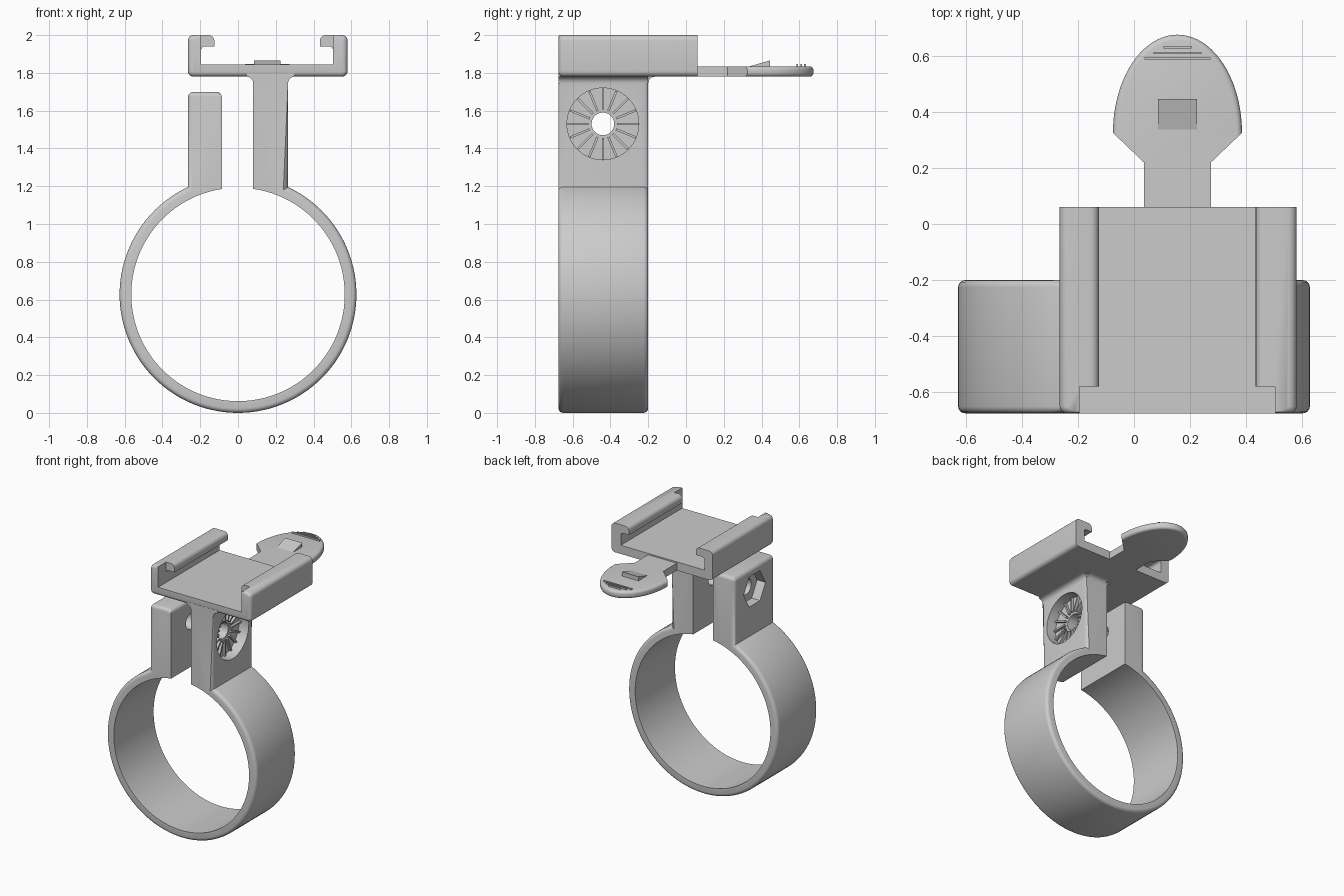
import bpy, bmesh
from math import sin, cos, pi, acos, radians
from mathutils import Vector

cube = bpy.data.objects.get("Cube")
if cube:
    bpy.data.objects.remove(cube, do_unlink=True)

grey = bpy.data.materials.new("light_grey_plastic")
grey.use_nodes = True
grey.diffuse_color = (0.6, 0.6, 0.6, 1)
grey.node_tree.nodes["Principled BSDF"].inputs["Base Color"].default_value = (0.6, 0.6, 0.6, 1)


def arc(cx, cy, rx, ry, a, b, n):
    return [(cx + rx * cos(a + (b - a) * i / n), cy + ry * sin(a + (b - a) * i / n))
            for i in range(n + 1)]


def circle(cx, cy, r, n):
    return arc(cx, cy, r, r, 0, 2 * pi, n)[:-1]


def rounded(corners, n=5):
    """Right-angled outline given as (u, v, corner radius)."""
    out = []
    for i, (u, v, r) in enumerate(corners):
        p = Vector((u, v))
        if not r:
            out.append((u, v))
            continue
        a = (Vector(corners[i - 1][:2]) - p).normalized()
        b = (Vector(corners[(i + 1) % len(corners)][:2]) - p).normalized()
        for k in range(n + 1):
            t = k / n * pi / 2
            out.append(tuple(p + r * (a + b) - r * (b * cos(t) + a * sin(t))))
    return out


def prism(name, pts, axis, lo, hi, bevels=()):
    """Extrude an outline along an axis; bevels holds (edge rule, size)."""
    place = {"x": lambda u, v, t: (t, u, v),
             "y": lambda u, v, t: (u, t, v),
             "z": lambda u, v, t: (u, v, t)}[axis]
    bm = bmesh.new()
    rings = [[bm.verts.new(place(u, v, t)) for u, v in pts] for t in (lo, hi)]
    for ring in rings:
        bm.faces.new(ring)
    for i in range(len(pts)):
        bm.faces.new((rings[0][i - 1], rings[0][i], rings[1][i], rings[1][i - 1]))
    bmesh.ops.recalc_face_normals(bm, faces=bm.faces)
    for rule, size in bevels:
        edges = [e for e in bm.edges if rule(e, (e.verts[0].co + e.verts[1].co) / 2)]
        bmesh.ops.bevel(bm, geom=edges, offset=size, segments=4, profile=0.5,
                        affect="EDGES", clamp_overlap=False)
    bmesh.ops.recalc_face_normals(bm, faces=bm.faces)
    mesh = bpy.data.meshes.new(name)
    bm.to_mesh(mesh)
    bm.free()
    mesh.materials.append(grey)
    ob = bpy.data.objects.new(name, mesh)
    bpy.context.collection.objects.link(ob)
    return ob


def activate(ob):
    bpy.ops.object.select_all(action="DESELECT")
    ob.select_set(True)
    bpy.context.view_layer.objects.active = ob


def cut(ob, cutter):
    mod = ob.modifiers.new("cut", "BOOLEAN")
    mod.operation, mod.object, mod.solver = "DIFFERENCE", cutter, "EXACT"
    activate(ob)
    bpy.ops.object.modifier_apply(modifier=mod.name)
    bpy.data.objects.remove(cutter, do_unlink=True)


FRONT, BACK = -0.675, -0.2
RC, RO, RI = 0.627, 0.627, 0.565       # ring centre height, outer and inner radius
BOLT_Y, BOLT_Z = -0.44, 1.53

# Split ring with its two clamping posts, one continuous outline
inner = arc(0, RC, RI, RI, acos(-0.085 / RI), 2 * pi + acos(0.08 / RI), 96)
outer = arc(0, RC, RO, RO, acos(0.265 / RO), acos(-0.265 / RO) - 2 * pi, 96)
right_top = (arc(0.045, 1.745, 0.035, 0.035, 0, pi / 2, 5) + [(0.045, 1.8), (0.3, 1.8)]
             + arc(0.3, 1.745, 0.035, 0.035, pi / 2, pi, 5))
left_top = (arc(-0.235, 1.67, 0.03, 0.03, pi, pi / 2, 5)
            + arc(-0.115, 1.67, 0.03, 0.03, pi / 2, 0, 5))


def clamp_rim(e, m):
    on_cap = abs(e.verts[0].co.y - e.verts[1].co.y) < 1e-4
    outside = all(Vector((v.co.x, v.co.z - RC)).length > 0.6 for v in e.verts)
    return on_cap and outside and m.z < 1.74 and not (abs(m.x) < 0.09 and m.z > 1)


clamp = prism("ring_clamp", inner + right_top + outer + left_top, "y", FRONT, BACK,
              [(clamp_rim, 0.025)])

# Bolt hole, round ribbed recess and hexagonal nut pocket
cut(clamp, prism("bolt_cutter", circle(BOLT_Y, BOLT_Z, 0.06, 40), "x", -0.5, 0.5))
cut(clamp, prism("recess_cutter", circle(BOLT_Y, BOLT_Z, 0.19, 64), "x", 0.185, 0.4))
cut(clamp, prism("nut_cutter", circle(BOLT_Y, BOLT_Z, 0.13, 6), "x", -0.4, -0.195))

# Radial ribs on the recess floor
parts = [clamp]
for i in range(16):
    d = Vector((cos(i * pi / 8), sin(i * pi / 8)))
    side = Vector((-d.y, d.x)) * 0.006
    c = Vector((BOLT_Y, BOLT_Z))
    quad = [c + d * 0.075 - side, c + d * 0.188 - side, c + d * 0.188 + side, c + d * 0.075 + side]
    parts.append(prism("recess_rib_%d" % (i + 1), [tuple(q) for q in quad], "x", 0.175, 0.205))

# Fillet behind the tall post, under the rail
fillet = arc(BACK + 0.035, 1.745, 0.035, 0.035, pi / 2, pi, 5)
parts.append(prism("post_back_fillet", fillet + [(BACK - 0.03, 1.745), (BACK - 0.03, 1.785),
                                                 (BACK + 0.035, 1.785)], "x", 0.09, 0.255))

# Slide rail: floor, two walls and inward lips
rail_outline = rounded([
    (-0.265, 1.78, 0.03), (0.58, 1.78, 0.03), (0.58, 2, 0.03), (0.434, 2, 0.03),
    (0.434, 1.94, 0), (0.503, 1.94, 0.02), (0.503, 1.845, 0), (-0.195, 1.845, 0),
    (-0.195, 1.94, 0.02), (-0.125, 1.94, 0), (-0.125, 2, 0.03), (-0.265, 2, 0.03)])
RAIL_BACK = 0.06


def rail_front(e, m):
    return (all(abs(v.co.y - FRONT) < 1e-4 for v in e.verts)
            and (m.x < -0.2 or m.x > 0.51 or m.z < 1.81))


def floor_back(e, m):
    return all(abs(v.co.y - RAIL_BACK) < 1e-4 and abs(v.co.z - 1.845) < 1e-4 for v in e.verts)


rail = prism("slide_rail", rail_outline, "y", FRONT, RAIL_BACK,
             [(rail_front, 0.025), (floor_back, 0.022)])
cut(rail, prism("lip_cutter", [(-0.195, 1.9), (0.503, 1.9), (0.503, 2.1), (-0.195, 2.1)],
                "y", -0.8, -0.58))
parts.append(rail)

# Release tongue with a rounded paddle end
MID = 0.155
tongue_outline = ([(MID - 0.12, 0.03), (MID + 0.12, 0.03), (MID + 0.12, 0.22)]
                  + arc(MID, 0.325, 0.23, 0.35, 0, pi, 40) + [(MID - 0.12, 0.22)])


def paddle_rim(e, m):
    return abs(e.verts[0].co.z - e.verts[1].co.z) < 1e-4 and m.y > 0.325


parts.append(prism("release_tongue", tongue_outline, "z", 1.78, 1.835, [(paddle_rim, 0.02)]))

# Latch wedge and three finger grips
parts.append(prism("latch_wedge", [(0.32, 1.83), (0.445, 1.83), (0.445, 1.866)],
                   "x", MID - 0.07, MID + 0.07))
for i, half in enumerate((0.117, 0.085, 0.05)):
    y = 0.59 + 0.02 * i
    parts.append(prism("finger_grip_%d" % (i + 1),
                       [(y - 0.004, 1.82), (y + 0.004, 1.82), (y + 0.004, 1.846), (y - 0.004, 1.846)],
                       "x", MID - half, MID + half))

for ob in parts:
    activate(ob)
    bpy.ops.object.shade_smooth_by_angle(angle=radians(35))
